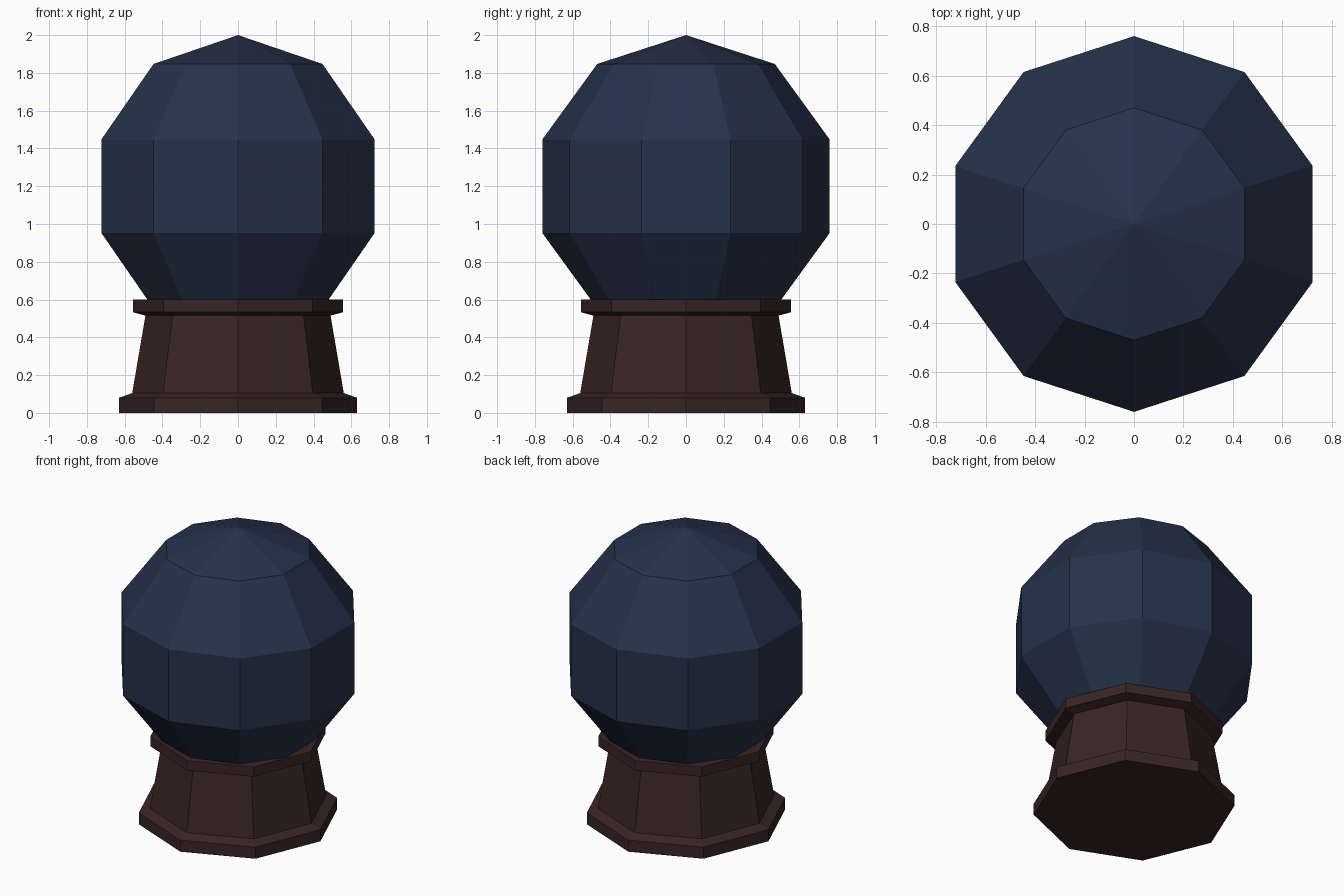
import bpy, bmesh, math

if "Cube" in bpy.data.objects:
    bpy.data.objects.remove(bpy.data.objects["Cube"])


def material(name, rgb):
    m = bpy.data.materials.new(name)
    m.diffuse_color = (*rgb, 1.0)
    m.use_nodes = True
    m.node_tree.nodes["Principled BSDF"].inputs["Base Color"].default_value = m.diffuse_color
    return m


def lathe(name, profile, sides, start, mat):
    """Flat-faced turned solid; a profile point with radius 0 is a pole."""
    bm = bmesh.new()
    rings = []
    for r, z in profile:
        n = sides if r > 0 else 1
        rings.append([bm.verts.new((r * math.cos(start + 2 * math.pi * i / sides),
                                    r * math.sin(start + 2 * math.pi * i / sides), z))
                      for i in range(n)])
    for a, b in zip(rings, rings[1:]):
        for i in range(sides):
            j = (i + 1) % sides
            corners = [a[i % len(a)], a[j % len(a)], b[j % len(b)], b[i % len(b)]]
            bm.faces.new(list(dict.fromkeys(corners)))
    # Cap open ends
    if len(rings[0]) > 1:
        bm.faces.new(rings[0][::-1])
    if len(rings[-1]) > 1:
        bm.faces.new(rings[-1])
    bmesh.ops.recalc_face_normals(bm, faces=bm.faces)
    me = bpy.data.meshes.new(name)
    bm.to_mesh(me)
    bm.free()
    me.materials.append(mat)
    ob = bpy.data.objects.new(name, me)
    bpy.context.collection.objects.link(ob)
    return ob


navy = material("dark blue glass", (0.019, 0.032, 0.070))
wood = material("dark brown wood", (0.042, 0.018, 0.018))

# Globe: ten-sided sphere, five bands, one corner pointing to +y
R, CZ = 0.8, 1.2
globe = [(0 if k in (0, 5) else R * math.sin(k * math.pi / 5),
          CZ - R * math.cos(k * math.pi / 5)) for k in range(6)]
lathe("globe", globe, 10, math.pi / 2, navy)

# Pedestal: octagonal with foot, tapered body and top rim
pedestal = [(0.63, 0), (0.63, 0.08), (0.56, 0.105),
            (0.49, 0.515), (0.557, 0.533), (0.557, 0.6)]
lathe("pedestal", pedestal, 8, 0, wood)
